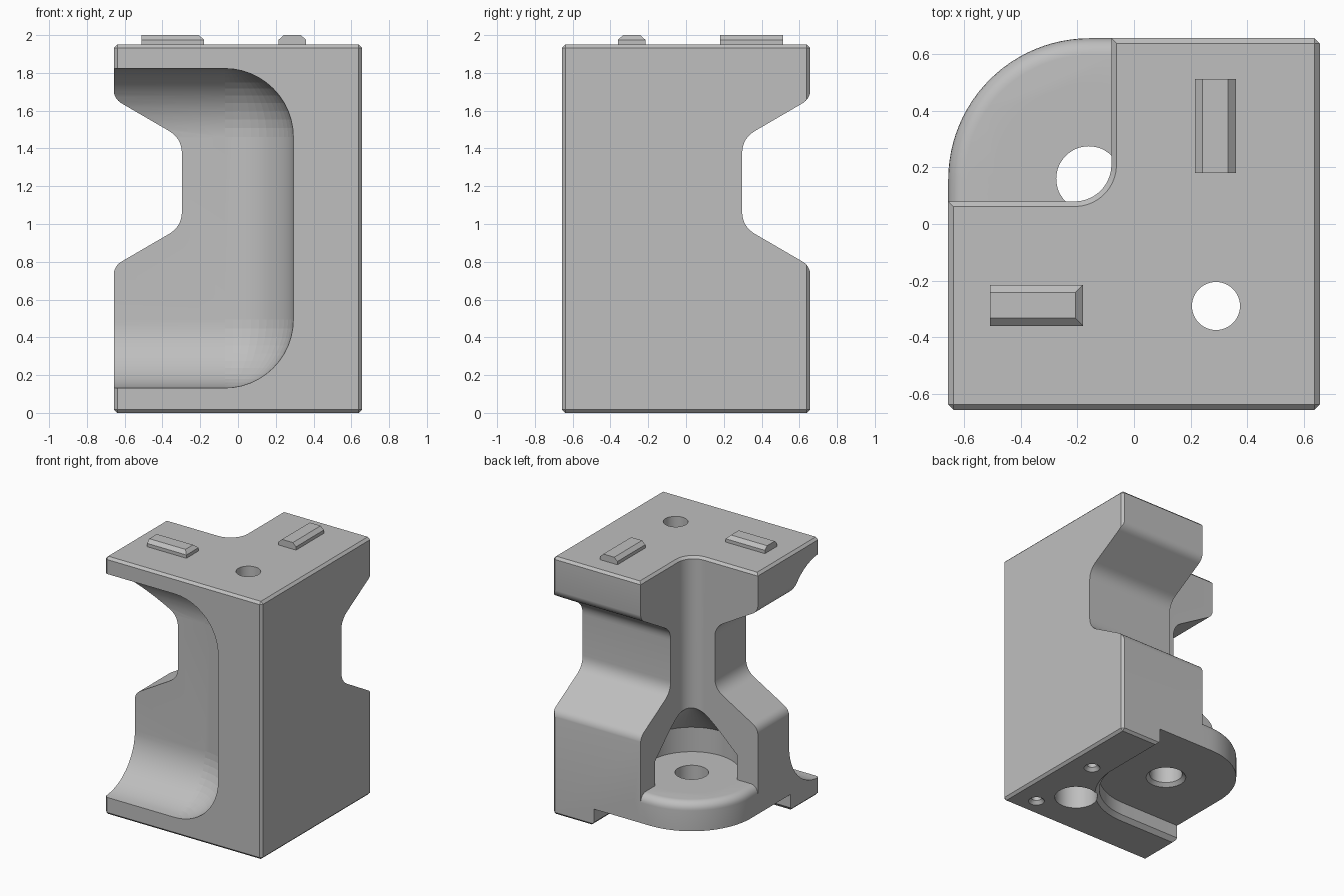
import bpy, bmesh, math
from mathutils import Vector

if "Cube" in bpy.data.objects:
    bpy.data.objects.remove(bpy.data.objects["Cube"])

H = 0.657      # half width of the block
TOP = 1.95     # height of the block

grey = bpy.data.materials.new("plain grey")
grey.use_nodes = True
colour = (0.52, 0.52, 0.52, 1)
grey.diffuse_color = colour
grey.node_tree.nodes["Principled BSDF"].inputs["Base Color"].default_value = colour


def finish(name, bm):
    bmesh.ops.recalc_face_normals(bm, faces=bm.faces)
    mesh = bpy.data.meshes.new(name)
    bm.to_mesh(mesh)
    bm.free()
    mesh.materials.append(grey)
    obj = bpy.data.objects.new(name, mesh)
    bpy.context.collection.objects.link(obj)
    return obj


def loft(name, layers, place=lambda a, b, c: (a, b, c)):
    """Skin a stack of (height, profile) layers and cap both ends."""
    bm = bmesh.new()
    rings = [[bm.verts.new(place(a, b, h)) for a, b in prof] for h, prof in layers]
    count = len(rings[0])
    for low, high in zip(rings, rings[1:]):
        for i in range(count):
            j = (i + 1) % count
            bm.faces.new((low[i], low[j], high[j], high[i]))
    bm.faces.new(rings[0])
    bm.faces.new(rings[-1])
    return finish(name, bm)


def circle(x, y, r, n=48):
    return [(x + r * math.cos(math.tau * i / n), y + r * math.sin(math.tau * i / n))
            for i in range(n)]


def rect(x0, x1, y0, y1):
    return [(x0, y0), (x1, y0), (x1, y1), (x0, y1)]


def corner(x, y, sx, sy, r, size):
    """Square reaching away from corner (x, y), with that corner rounded."""
    pts = []
    for i in range(25):
        a = math.pi / 2 * i / 24
        pts.append((x + sx * r * (1 - math.cos(a)), y + sy * r * (1 - math.sin(a))))
    return pts + [(x + sx * size, y), (x + sx * size, y + sy * size), (x, y + sy * size)]


def rounded(points, steps=8):
    """Polygon of (x, y, trim) corners, each trimmed corner eased to a curve."""
    out = []
    for i, (x, y, trim) in enumerate(points):
        p = Vector((x, y))
        if not trim:
            out.append((x, y))
            continue
        a = p + (Vector(points[i - 1][:2]) - p).normalized() * trim
        b = p + (Vector(points[(i + 1) % len(points)][:2]) - p).normalized() * trim
        for k in range(steps + 1):
            t = k / steps
            out.append(tuple(a * (1 - t) ** 2 + p * 2 * t * (1 - t) + b * t * t))
    return out


def combine(obj, tool, operation="DIFFERENCE"):
    mod = obj.modifiers.new("combine", "BOOLEAN")
    mod.operation, mod.solver, mod.object = operation, "EXACT", tool
    bpy.context.view_layer.objects.active = obj
    bpy.ops.object.modifier_apply(modifier=mod.name)
    bpy.data.objects.remove(tool)


# Main block with chamfered edges
bm = bmesh.new()
bmesh.ops.create_cube(bm, size=1)
for v in bm.verts:
    v.co = (v.co.x * 2 * H, v.co.y * 2 * H, (v.co.z + 0.5) * TOP)
bmesh.ops.bevel(bm, geom=bm.edges[:], offset=0.018, segments=1, affect="EDGES")
block = finish("main_block", bm)

# Open back corner, flared at the top edge
wall = lambda d: corner(-0.08 + d, 0.08 - d, -1, 1, 0.13 + d, 1)
combine(block, loft("corner_cutter", [(-0.1, wall(0)), (TOP - 0.018, wall(0)),
                                      (TOP + 0.012, wall(0.03))]))

# Rounded mounting flange filling the corner
layers = [(0.1, corner(-H, H, 1, -1, 0.5, 0.63))]
for i in range(7):
    a = math.pi / 2 * i / 6
    d = 0.06 * (1 - math.cos(a))
    layers.append((0.285 + 0.06 * math.sin(a), corner(-H + d, H - d, 1, -1, 0.5 - d, 0.63)))
combine(block, loft("flange", layers), "UNION")

# Recess underneath
under = lambda d: corner(0.31 + d, -0.31 - d, -1, 1, 0.47 + d, 1.5)
combine(block, loft("recess_cutter", [(-0.03, under(0.06)), (0.03, under(0)), (0.13, under(0))]))

# Round clearance over the flange with a conical roof
combine(block, loft("clearance_cutter", [(0.345, circle(-0.16, 0.16, 0.335)),
                                         (0.53, circle(-0.16, 0.16, 0.335)),
                                         (0.86, circle(-0.16, 0.16, 0.005))]))

# Side notches, the second one mirrored over the diagonal
edge = -H - 0.001
notch = rounded([(-1, 0.6, 0), (edge, 0.6, 0), (edge, 0.777, 0.05), (-0.297, 0.987, 0.08),
                 (-0.297, 1.453, 0.08), (edge, 1.663, 0.05), (edge, 1.8, 0), (-1, 1.8, 0)])
for place in (lambda a, b, c: (a, c, b), lambda a, b, c: (-c, -a, b)):
    combine(block, loft("notch_cutter", [(-1, notch), (1, notch)], place))

# Front pocket with fully rounded walls
bm = bmesh.new()
for x in (-1.3, -0.07):
    for z in (0.495, 1.46):
        ball = bmesh.ops.create_uvsphere(bm, u_segments=48, v_segments=24, radius=0.363)
        bmesh.ops.translate(bm, verts=ball["verts"], vec=(x, -H, z))
hull = bmesh.ops.convex_hull(bm, input=bm.verts[:])
spare = {g for g in hull["geom_interior"] + hull["geom_unused"]
         if isinstance(g, bmesh.types.BMVert)}
bmesh.ops.delete(bm, geom=list(spare), context="VERTS")
combine(block, finish("pocket_cutter", bm))

# Bolt holes: (x, y, [(height, radius), ...])
holes = [
    (-0.16, 0.16, [(0.1, 0.17), (0.155, 0.115), (0.4, 0.115)]),
    (0.29, -0.29, [(-0.1, 0.15), (0.2, 0.15), (0.2, 0.085), (2.1, 0.085)]),
    (0.47, 0.10, [(-0.01, 0.065), (0.025, 0.035), (0.3, 0.035)]),
    (0.47, -0.51, [(-0.01, 0.065), (0.025, 0.035), (0.3, 0.035)]),
]
for x, y, steps in holes:
    combine(block, loft("hole_cutter", [(z, circle(x, y, r)) for z, r in steps]))

# Locating keys on the top face
c = 0.027
key_a = rect(-0.51, -0.18, -0.36, -0.215)
key_b = rect(0.215, 0.36, 0.18, 0.513)
loft("side_key", [(1.94, key_a), (1.975, key_a),
                  (2.0, rect(-0.51, -0.18 - c, -0.36 + c, -0.215 - c))])
loft("back_key", [(1.94, key_b), (1.975, key_b),
                  (2.0, rect(0.215 + c, 0.36 - c, 0.18, 0.513))])

# Smooth curves, crisp edges
bpy.context.view_layer.update()
bpy.ops.object.select_all(action="DESELECT")
block.select_set(True)
bpy.context.view_layer.objects.active = block
bpy.ops.object.shade_smooth_by_angle(angle=math.radians(25))
